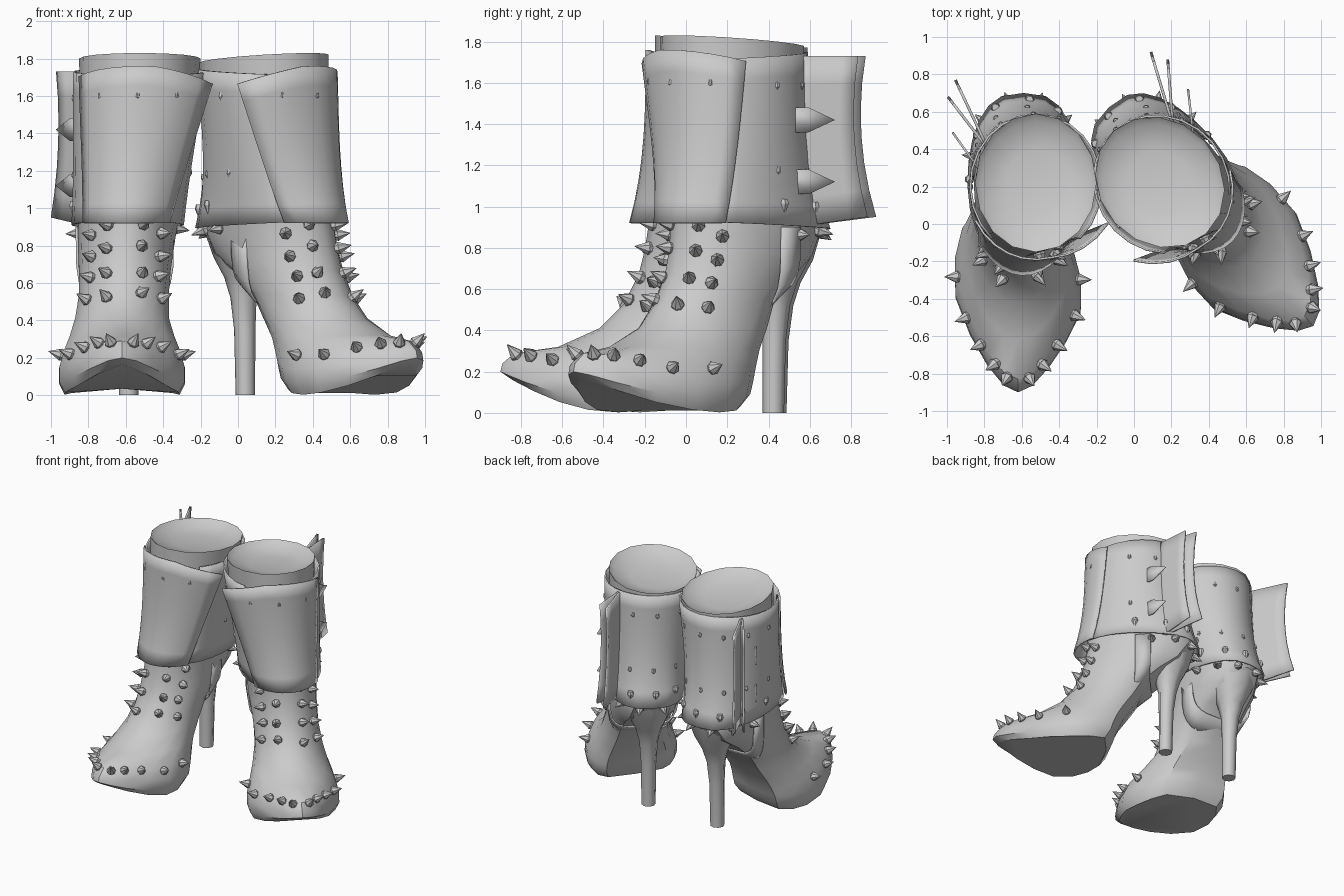
import bpy, bmesh
from math import sin, cos, radians, pi, copysign
from mathutils import Vector, Matrix
from mathutils.bvhtree import BVHTree

if "Cube" in bpy.data.objects:
    bpy.data.objects.remove(bpy.data.objects["Cube"])

grey = bpy.data.materials.new("plain_grey")
grey.use_nodes = True
grey.diffuse_color = (0.6, 0.6, 0.6, 1)
grey.node_tree.nodes["Principled BSDF"].inputs["Base Color"].default_value = (0.6, 0.6, 0.6, 1)

# Everything is shaped for the right boot; the left one is its mirrored, turned twin
PIVOT = Matrix.Translation((0.52, -0.22, 0))
PLACE = {
    "right": Matrix.Translation((-0.52, 0.22, 0)) @ PIVOT,
    "left": Matrix.Translation((0.135, 0.22, 0)) @ Matrix.Rotation(radians(42), 4, "Z")
            @ Matrix.Scale(-1, 4, (1, 0, 0)) @ PIVOT,
}


def finish(bm, name, thick=0, angle=35):
    """Place a copy of the part on each boot."""
    for side, matrix in PLACE.items():
        part = bm.copy()
        part.transform(matrix)
        if side == "left":
            bmesh.ops.reverse_faces(part, faces=part.faces[:])
        mesh = bpy.data.meshes.new(f"{side}_{name}")
        part.to_mesh(mesh)
        part.free()
        mesh.materials.append(grey)
        mesh.polygons.foreach_set("use_smooth", [True] * len(mesh.polygons))
        mesh.set_sharp_from_angle(angle=radians(angle))
        obj = bpy.data.objects.new(f"{side}_{name}", mesh)
        bpy.context.collection.objects.link(obj)
        if thick:
            mod = obj.modifiers.new("thickness", "SOLIDIFY")
            mod.thickness = thick
            mod.offset = 0


def loft(rings):
    """Skin closed rings of points, capped at both ends."""
    bm = bmesh.new()
    rows = [[bm.verts.new(p) for p in ring] for ring in rings]
    n = len(rows[0])
    for a, b in zip(rows, rows[1:]):
        for i in range(n):
            j = (i + 1) % n
            bm.faces.new((a[i], a[j], b[j], b[i]))
    bm.faces.new(rows[0][::-1])
    bm.faces.new(rows[-1])
    bmesh.ops.recalc_face_normals(bm, faces=bm.faces[:])
    return bm


def sheet(func, nu, nv):
    """Open grid sampled from func(u, v)."""
    bm = bmesh.new()
    rows = [[bm.verts.new(func(u / nu, v / nv)) for u in range(nu + 1)] for v in range(nv + 1)]
    for a, b in zip(rows, rows[1:]):
        for i in range(nu):
            bm.faces.new((a[i], a[i + 1], b[i + 1], b[i]))
    return bm


def mix(a, b, t):
    return a + (b - a) * t


def bulge(a, power):
    """Sine whose rear half is squared off by a power below one."""
    s = sin(a)
    return s if cos(a) > 0 else copysign(abs(s) ** power, s)


def section(yf, zf, yb, zb, w, cx, sag, point, square, skew, n=16):
    """Egg outline: narrowed at the toe, squared and slanted at the rear."""
    ring = []
    for i in range(n):
        a = 2 * pi * i / n
        t = (1 - cos(a)) / 2
        dx = w * bulge(a, square) * (1 - point * max(cos(a), -.1))
        ring.append((cx + dx, mix(yf, yb, t) - skew * dx * t,
                     mix(zf, zb, t) - 4 * sag * t * (1 - t)))
    return ring


# Foot and shaft: front y, front z, back y, back z, half width, centre x,
# sag, toe point, rear squareness, rear slant
body = loft([section(*s) for s in (
    (-.85, .165, -.02, .035, .305, -.62, .085, .44, .45, .25),
    (-.90, .20, .03, .10, .335, -.62, .08, .44, .45, .25),
    (-.89, .24, .05, .16, .335, -.62, .05, .44, .45, .25),
    (-.83, .29, .08, .23, .31, -.62, .02, .4, .42, .25),
    (-.62, .32, .12, .31, .28, -.62, 0, .25, .4, .25),
    (-.42, .41, .20, .42, .25, -.62, 0, .15, .4, .2),
    (-.30, .53, .28, .55, .24, -.61, 0, .05, .45, .15),
    (-.23, .67, .42, .66, .245, -.605, 0, 0, .5, .1),
    (-.20, .79, .58, .76, .255, -.6, 0, 0, .65, 0),
    (-.18, .92, .66, .88, .265, -.59, 0, 0, .8, 0),
    (-.17, 1.1, .63, 1.08, .275, -.57, 0, 0, .9, 0),
    (-.15, 1.45, .58, 1.42, .305, -.535, 0, 0, 1, 0),
    (-.15, 1.83, .59, 1.77, .325, -.525, 0, 0, 1, 0),
    (-.11, 1.80, .55, 1.74, .295, -.525, 0, 0, 1, 0),
    (.05, 1.755, .40, 1.72, .16, -.525, 0, 0, 1, 0))])
finish(body, "boot_body")

# Slender heel: z, centre y, radius
finish(loft([[(-.585 + r * cos(k * pi / 4), y + r * sin(k * pi / 4), z) for k in range(8)]
             for z, y, r in ((0, .435, .052), (.35, .44, .057), (.52, .45, .07), (.63, .455, .1),
                             (.74, .46, .155), (.86, .44, .21))]), "heel", angle=50)


def wrap(a, z, v, grow=0):
    """Point on the flared cuff at angle a (0 is the front), height fraction v."""
    low = 1 - v
    flare = low ** 3
    rx = mix(.35, .28, low ** 1.1) + .015 * low ** 4 + grow
    ry = mix(.38, .475, flare) + grow
    return (mix(-.525, -.59, low) + rx * bulge(a, mix(1, .7, flare)),
            mix(.205, .22, flare) - ry * cos(a), z)


def front_cuff(u, v):
    a = radians(mix(-mix(50, 62, v), mix(46, 64, v), u))
    edge = max(0, u - .6)
    return wrap(a, mix(.92, 1.76 - .22 * (u - .5) ** 2 - .1 * edge, v), v, .015 + .16 * edge * v)


def back_cuff(u, v):
    a = radians(mix(42, 318, u))
    return wrap(a, mix(.91 + .02 * cos(a), 1.73 - .02 * cos(a), v), v)


front = sheet(front_cuff, 10, 8)
back = sheet(back_cuff, 18, 8)
finish(front, "front_cuff", .012)
finish(back, "back_cuff", .012)

# Loose closing flaps standing off the outer back edge
for name, ex, ey in (("rear_flap", -.955, .77), ("outer_flap", -.995, .68)):
    def flap(u, v, ex=ex, ey=ey):
        t = u * (1 - .6 * v + .47 * v * v)
        return (mix(-.78, ex, t), mix(.40, ey, t), mix(.9 + .05 * u, 1.73, v))
    finish(sheet(flap, 4, 6), name, .015)

# Pointed strap tongues
for k, z in enumerate((1.42, 1.12)):
    bm = bmesh.new()
    outline = ((0, -.06), (.5, -.06), (1, 0), (.5, .06), (0, .06))
    bm.faces.new([bm.verts.new((mix(-.82, -.97, t), mix(.28, .49, t), z + h)) for t, h in outline])
    finish(bm, f"strap_tongue_{k + 1}", .012)


# Arch strap hugging the shank
def arch(u, v):
    a = pi * u
    return (-.605 - .258 * copysign(abs(cos(a)) ** .5, cos(a)),
            mix(.2, .32, v) + .04 * cos(a), mix(.9, mix(.48, .58, v), sin(a) ** .5))


finish(sheet(arch, 12, 2), "arch_strap", .012)

# Spikes, each seated on the nearest surface
spikes = bmesh.new()


def spike(tree, target, r=.034, h=.09):
    spot, normal, _, _ = tree.find_nearest(Vector(target))
    if normal.dot(Vector(target) - spot) < 0:
        normal = -normal
    turn = Vector((0, 0, 1)).rotation_difference(normal).to_matrix().to_4x4()
    matrix = Matrix.Translation(spot + normal * (h / 2 - .01)) @ turn
    for length, low, high, shift in ((.025, r * .75, r, -h / 2 + .01), (h - .02, r, .001, .01)):
        bmesh.ops.create_cone(spikes, cap_ends=True, segments=7, radius1=low, radius2=high,
                              depth=length, matrix=matrix @ Matrix.Translation((0, 0, shift)))


body_tree, front_tree, back_tree = (BVHTree.FromBMesh(b) for b in (body, front, back))
# Ankle: two staggered columns on each side of the instep
for s in (-1, 1):
    for k in range(4):
        z = .57 + .11 * k
        spike(body_tree, (-.61 + s * .12, -.36 + .05 * k, z + .02))
        spike(body_tree, (-.61 + s * .25, -.22 + .03 * k, z - .03))
# Toe row
for deg in (-110, -80, -60, -42, -22, 22, 42, 60, 82, 108):
    a = radians(deg)
    spike(body_tree, (-.62 + .36 * sin(a) * (1 - .4 * max(cos(a), 0)), -.44 - .46 * cos(a),
                      .22 + .12 * max(cos(a), 0)))
# Heel row and lower cuff row
for deg in range(105, 256, 30):
    spike(body_tree, (-.59 + .5 * sin(radians(deg)), .23 - .6 * cos(radians(deg)), .86))
    spike(back_tree, wrap(radians(deg + 12), 1.0, .1, .1), .026, .08)
# Small studs on the cuffs
for deg in range(90, 271, 30):
    for z in (1.17, 1.58):
        spike(back_tree, wrap(radians(deg), z, (z - .92) / .8, .1), .016, .045)
for deg in (-35, 0, 32):
    spike(front_tree, wrap(radians(deg), 1.6, .82, .1), .012, .03)
finish(spikes, "spikes", angle=40)
